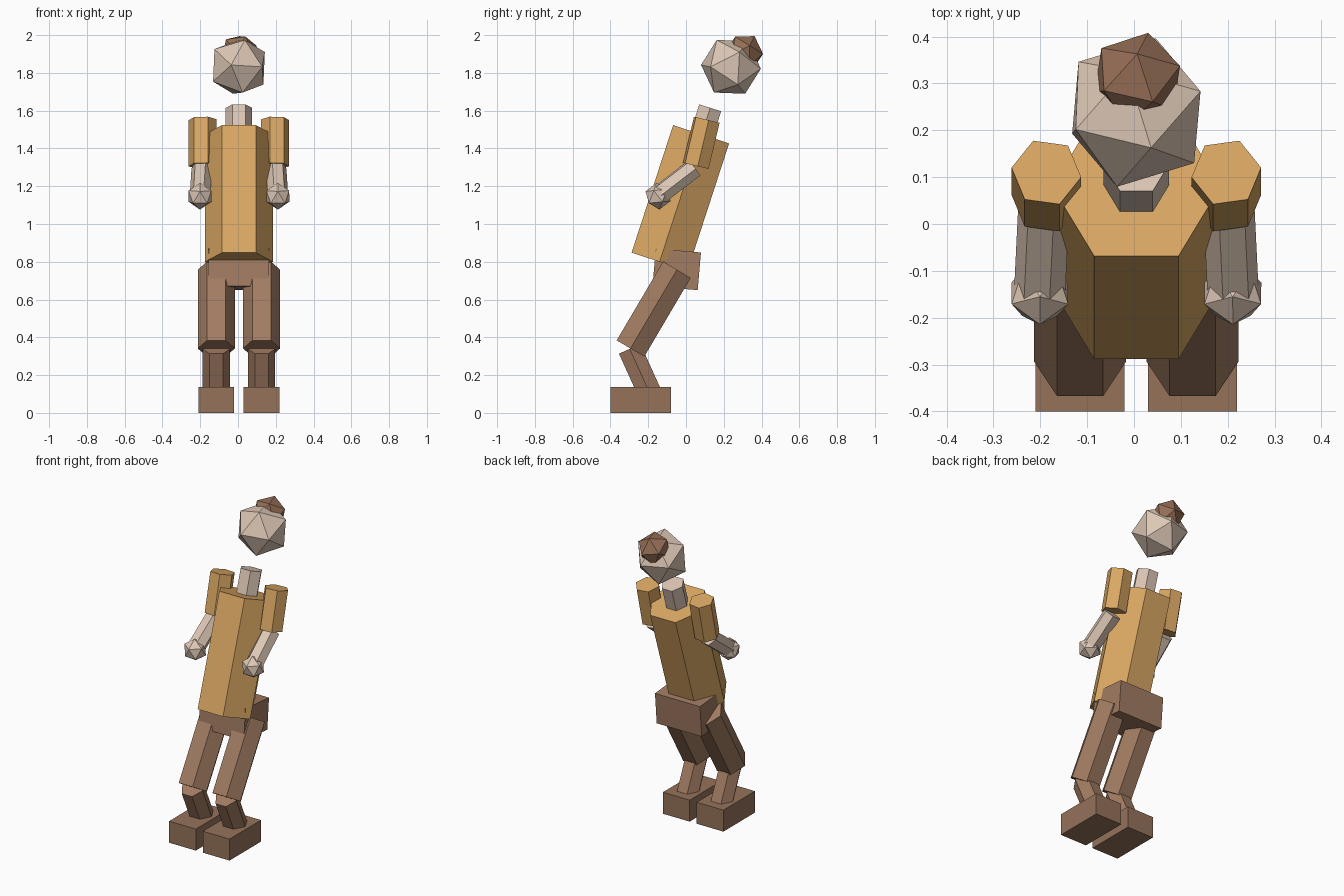
import bpy, math
from mathutils import Vector, Matrix

cube = bpy.data.objects.get("Cube")
if cube:
    bpy.data.objects.remove(cube, do_unlink=True)


def material(name, rgb):
    m = bpy.data.materials.new(name)
    m.use_nodes = True
    m.diffuse_color = (*rgb, 1)
    m.node_tree.nodes["Principled BSDF"].inputs["Base Color"].default_value = (*rgb, 1)
    return m


SHIRT = material("mustard", (0.70, 0.39, 0.125))
SKIN = material("pale_skin", (0.72, 0.57, 0.46))
TROUSERS = material("trouser_brown", (0.36, 0.20, 0.122))
SHOES = material("shoe_brown", (0.30, 0.17, 0.102))
HAIR = material("hair_brown", (0.30, 0.155, 0.092))
MID = 0.005  # x of the body's plane of symmetry


def finish(obj, name, mat):
    obj.name = obj.data.name = name
    obj.data.materials.clear()
    obj.data.materials.append(mat)
    return obj


def prism(name, bottom, top, radius, mat, twist=0.0, sides=6):
    """Straight prism between two points, one corner towards +x when untwisted."""
    a, b = Vector(bottom), Vector(top)
    up = (b - a).normalized()
    across = (Vector((1, 0, 0)) - up * up.x).normalized()
    fwd = up.cross(across)
    verts = []
    for end in (a, b):
        for i in range(sides):
            t = math.tau * i / sides + math.radians(twist)
            verts.append(end + radius * (across * math.cos(t) + fwd * math.sin(t)))
    faces = [(i, (i + 1) % sides, sides + (i + 1) % sides, sides + i) for i in range(sides)]
    faces += [tuple(reversed(range(sides))), tuple(range(sides, 2 * sides))]
    mesh = bpy.data.meshes.new(name)
    mesh.from_pydata(verts, [], faces)
    obj = bpy.data.objects.new(name, mesh)
    bpy.context.collection.objects.link(obj)
    return finish(obj, name, mat)


def box(name, center, size, mat, tilt=0.0):
    bpy.ops.mesh.primitive_cube_add(size=1, location=center, rotation=(math.radians(tilt), 0, 0))
    obj = bpy.context.object
    obj.scale = size
    return finish(obj, name, mat)


def ball(name, center, radius, pole, neighbour, mat):
    """Twenty-sided ball with one corner along pole and the next towards neighbour."""
    z = Vector(pole).normalized()
    n = Vector(neighbour)
    x = (n - z * n.dot(z)).normalized()
    y = z.cross(x)
    bpy.ops.mesh.primitive_ico_sphere_add(subdivisions=1, radius=radius)
    obj = bpy.context.object
    obj.matrix_world = Matrix.Translation(center) @ Matrix((x, y, z)).transposed().to_4x4()
    return finish(obj, name, mat)


# Leaning trunk and neck
prism("torso", (MID, -0.14, 0.80), (MID, 0.08, 1.475), 0.18, SHIRT)
prism("neck", (MID, 0.078, 1.455), (MID, 0.128, 1.615), 0.07, SKIN)
box("pelvis", (MID, -0.049, 0.76), (0.32, 0.24, 0.20), TROUSERS, tilt=-5)

# Floating head with a hair bun
ball("head", (MID, 0.238, 1.832), 0.164, (-0.25, -0.96, 0.06), (0.123, -0.105, 0), SKIN)
ball("hair_bun", (MID + 0.002, 0.309, 1.908), 0.102, (0, 0.53, 0.85), (0.088, 0.028, 0.036), HAIR)

# Arms and legs, one set for each side
for side, s in (("left", 1), ("right", -1)):
    arm, leg = MID + s * 0.192, MID + s * 0.12
    hand = MID + s * 0.206
    prism(side + "_upper_arm", (arm, 0.052, 1.308), (arm, 0.11, 1.552), 0.075, SHIRT, twist=s * 8)
    prism(side + "_forearm", (hand, -0.14, 1.155), (arm + s * 0.005, 0.045, 1.297), 0.055, SKIN, twist=s * 8)
    ball(side + "_hand", (hand, -0.148, 1.147), 0.071, (0, -0.92, 0.35), (-s * 0.04, 0, -0.06), SKIN)
    prism(side + "_thigh", (leg, -0.294, 0.341), (leg, -0.048, 0.758), 0.098, TROUSERS)
    prism(side + "_shin", (leg, -0.19, 0.10), (leg, -0.298, 0.339), 0.072, TROUSERS)
    box(side + "_foot", (leg, -0.24, 0.069), (0.19, 0.32, 0.138), SHOES)
